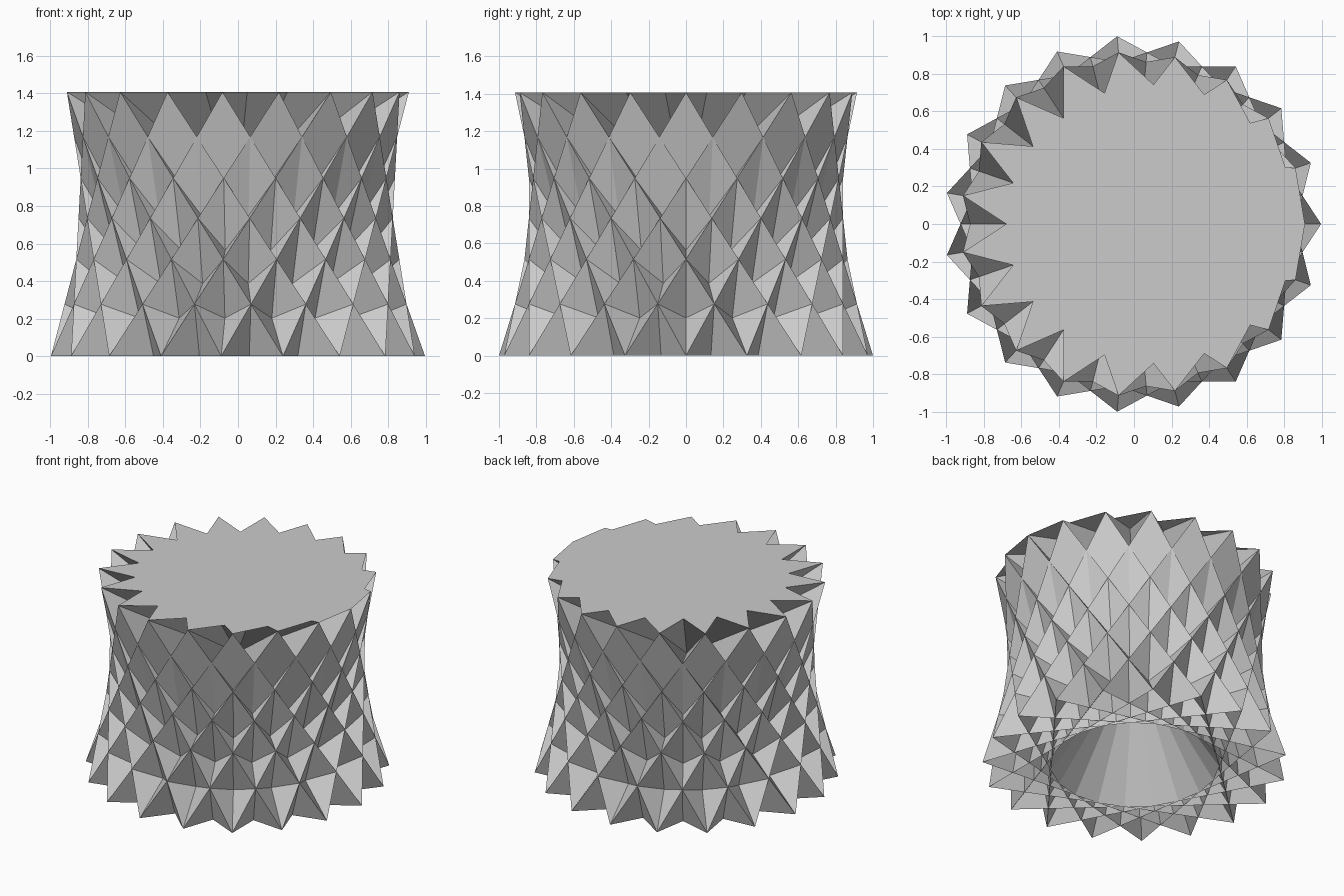
import bpy, bmesh, math

if "Cube" in bpy.data.objects:
    bpy.data.objects.remove(bpy.data.objects["Cube"])

N = 19                        # points in each ring
STEP = 2 * math.pi / N
R_LOW = 1.0034                # bottom ring radius
R_TOP = R_LOW / (2 * math.cos(3 * STEP))   # top ring radius
EDGE = 2 * R_LOW * math.sin(3 * STEP)      # every edge has this length
# height that makes the slanted four-sided panels square
HEIGHT = math.sqrt(EDGE**2 - (R_LOW * math.cos(3 * STEP) - R_TOP * math.cos(6 * STEP))**2)
SHIFT = -R_LOW * (1 - math.cos(math.pi / N)) / 2   # centres the odd ring on x

grey = bpy.data.materials.new("light grey")
grey.diffuse_color = (0.6, 0.6, 0.6, 1)
grey.use_nodes = True
grey.node_tree.nodes["Principled BSDF"].inputs["Base Color"].default_value = grey.diffuse_color


def ring(bm, radius, z):
    return [bm.verts.new((radius * math.cos(i * STEP) + SHIFT,
                          radius * math.sin(i * STEP), z)) for i in range(N)]


def finish(bm, name):
    mesh = bpy.data.meshes.new(name)
    bm.to_mesh(mesh)
    bm.free()
    mesh.materials.append(grey)
    bpy.context.collection.objects.link(bpy.data.objects.new(name, mesh))


# Interlocking square and triangular side panels, open underneath
bm = bmesh.new()
low, top = ring(bm, R_LOW, 0), ring(bm, R_TOP, HEIGHT)
for i in range(N):
    a, b = low[i], low[(i + 6) % N]
    bm.faces.new((a, b, top[(i + 9) % N], top[(i - 3) % N]))
    bm.faces.new((a, b, top[(i + 3) % N]))
finish(bm, "star_side_panels")

# Star-shaped lid, fanned from the point on +x
bm = bmesh.new()
top = ring(bm, R_TOP, HEIGHT)
for i in range(1, N):
    j = (i + 7) % N
    if j:
        bm.faces.new((top[0], top[min(i, j)], top[max(i, j)]))
finish(bm, "star_lid")
